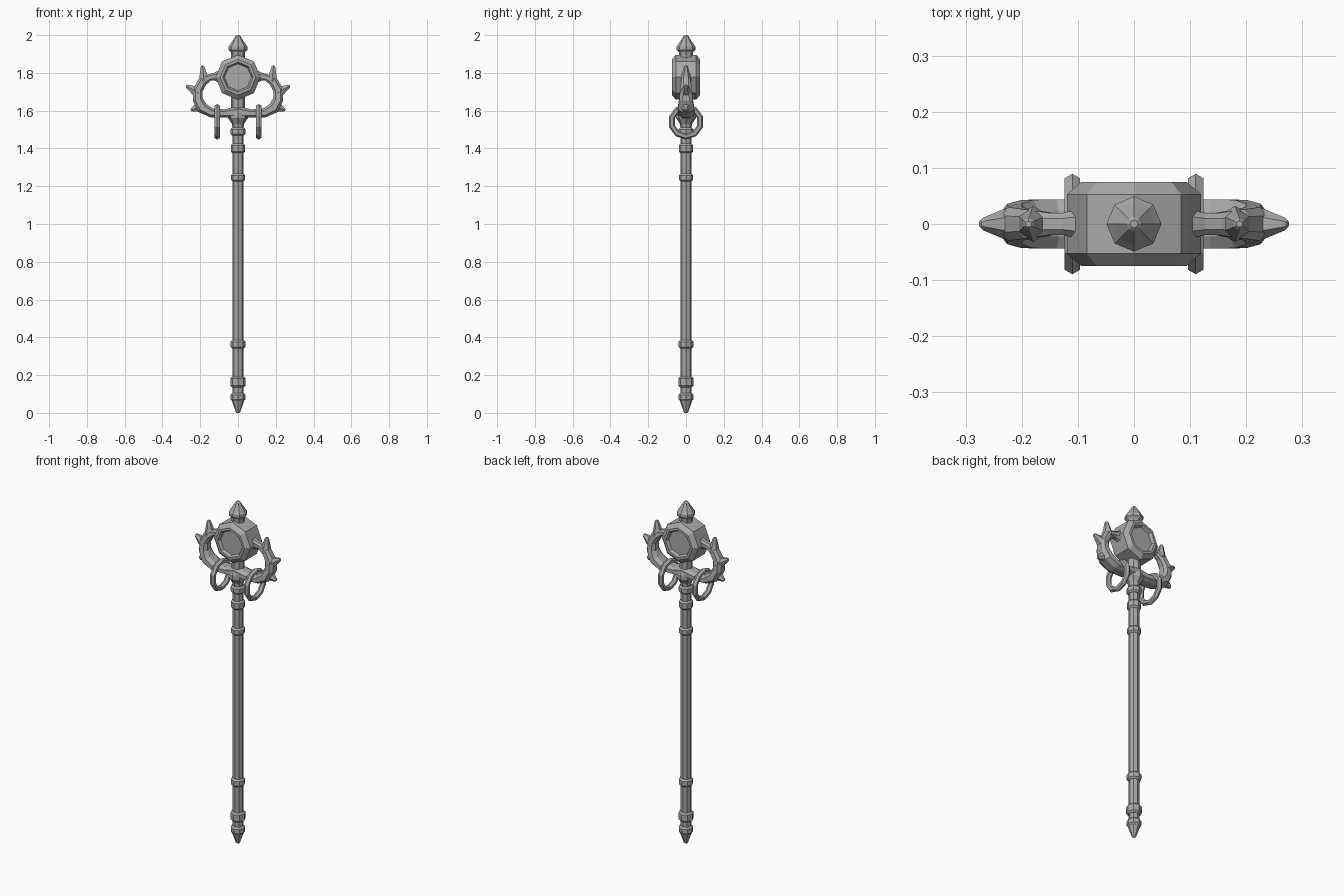
import bpy, bmesh, math
from mathutils import Vector, Matrix

old = bpy.data.objects.get("Cube")
if old:
    bpy.data.objects.remove(old, do_unlink=True)

steel = bpy.data.materials.new("grey_metal")
steel.use_nodes = True
GREY = (0.4, 0.4, 0.4, 1)
steel.diffuse_color = GREY
steel.node_tree.nodes["Principled BSDF"].inputs["Base Color"].default_value = GREY


def skin(name, loops, closed=False):
    """Bridge a series of equal vertex loops into one flat-shaded object."""
    bm = bmesh.new()
    rows = [[bm.verts.new(p) for p in loop] for loop in loops]
    pairs = list(zip(rows, rows[1:]))
    if closed:
        pairs.append((rows[-1], rows[0]))
    n = len(rows[0])
    for a, b in pairs:
        for i in range(n):
            j = (i + 1) % n
            bm.faces.new((a[i], a[j], b[j], b[i]))
    if not closed:
        bm.faces.new(rows[0])
        bm.faces.new(rows[-1])
    bmesh.ops.recalc_face_normals(bm, faces=bm.faces)
    mesh = bpy.data.meshes.new(name)
    bm.to_mesh(mesh)
    bm.free()
    mesh.materials.append(steel)
    obj = bpy.data.objects.new(name, mesh)
    bpy.context.collection.objects.link(obj)
    return obj


def lathe(name, profile, matrix=Matrix(), sides=8):
    """Spin (radius, height) points around the local z axis."""
    loops = []
    for r, h in profile:
        loops.append([matrix @ Vector((r * math.cos(math.tau * i / sides),
                                       r * math.sin(math.tau * i / sides), h))
                      for i in range(sides)])
    return skin(name, loops)


def band(name, low, high, r):
    """Bevelled collar around the shaft."""
    c = 0.009
    lathe(name, [(r - c, low), (r, low + c), (r, high - c), (r - c, high)])


# Shaft, foot and finial
lathe("shaft", [(0.029, 0.06), (0.029, 1.53)])
lathe("foot_spike", [(0.006, 0), (0.012, 0.005), (0.032, 0.062), (0.028, 0.07)])
lathe("head_neck", [(0.028, 1.5), (0.032, 1.53), (0.052, 1.56), (0.052, 1.585),
                    (0.036, 1.615), (0.036, 1.92)])
lathe("finial", [(0.036, 1.895), (0.038, 1.91), (0.049, 1.922), (0.049, 1.94),
                 (0.038, 1.955), (0.013, 1.994), (0.007, 2.0)])

# Collars along the shaft
for name, low, high, r in [("foot_collar", 0.062, 0.105, 0.039),
                           ("lower_collar", 0.135, 0.19, 0.041),
                           ("lower_band", 0.34, 0.385, 0.039),
                           ("upper_band", 1.225, 1.267, 0.038),
                           ("upper_collar", 1.375, 1.425, 0.038),
                           ("neck_collar", 1.468, 1.51, 0.04)]:
    band(name, low, high, r)

# Octagonal drum with a recessed panel on both faces
half = [(0.119, 0.053), (0.094, 0.075), (0.08, 0.075), (0.071, 0.058)]
drum = [(r, -h) for r, h in reversed(half)] + half
turn = Matrix.Translation((0, 0, 1.777)) @ Matrix.Rotation(math.pi / 2, 4, 'X')
lathe("drum", drum, turn)

# Arm path: x, z, half thickness in the arm plane, half depth
ARM = [(0.0, 1.593, 0.032, 0.042), (0.07, 1.585, 0.022, 0.042),
       (0.14, 1.588, 0.024, 0.044), (0.19, 1.615, 0.03, 0.043),
       (0.213, 1.66, 0.027, 0.036), (0.212, 1.71, 0.026, 0.03),
       (0.187, 1.755, 0.025, 0.026), (0.15, 1.776, 0.018, 0.02),
       (0.125, 1.78, 0.021, 0.02), (0.1, 1.78, 0.034, 0.026)]
# Spikes: base x, base z, tip x, tip z, base radius
SPIKES = [("upper_spike", 0.18, 1.755, 0.188, 1.838, 0.032),
          ("middle_spike", 0.21, 1.695, 0.274, 1.732, 0.035),
          ("lower_spike", 0.19, 1.627, 0.249, 1.602, 0.036)]
SECTION = [(1, 0.5), (0.5, 1), (-0.5, 1), (-1, 0.5),
           (-1, -0.5), (-0.5, -1), (0.5, -1), (1, -0.5)]

for side, s in (("left", 1), ("right", -1)):
    # Curved arm swept from the neck round to the drum
    loops = []
    for i, (x, z, w, d) in enumerate(ARM):
        a, b = ARM[max(i - 1, 0)], ARM[min(i + 1, len(ARM) - 1)]
        t = Vector((b[0] - a[0], 0, b[1] - a[1])).normalized()
        n = Vector((t.z, 0, -t.x))
        if i == 0:
            n = Vector((0, 0, -1))
        loops.append([(s * (x + n.x * w * u), d * v, z + n.z * w * u)
                      for u, v in SECTION])
    skin(side + "_arm", loops)

    # Blunt spikes on the outside of the arm
    for name, bx, bz, tx, tz, r in SPIKES:
        base, tip = Vector((s * bx, 0, bz)), Vector((s * tx, 0, tz))
        axis = tip - base
        place = Matrix.Translation(base) @ axis.to_track_quat('Z', 'Y').to_matrix().to_4x4()
        L = axis.length
        lathe(side + "_" + name, [(r, 0), (r * 0.72, L * 0.4), (0.011, L * 0.93), (0.006, L)],
              place, 6)

    # Hanging ring around the lower arm
    loops = []
    for i in range(10):
        a = math.tau * i / 10
        loop = []
        for k in range(6):
            q = math.tau * k / 6
            rad = 0.078 + 0.016 * math.cos(q)
            loop.append((s * 0.11 + 0.0155 * math.sin(q),
                         rad * math.sin(a), 1.541 + rad * math.cos(a)))
        loops.append(loop)
    skin(side + "_ring", loops, closed=True)
